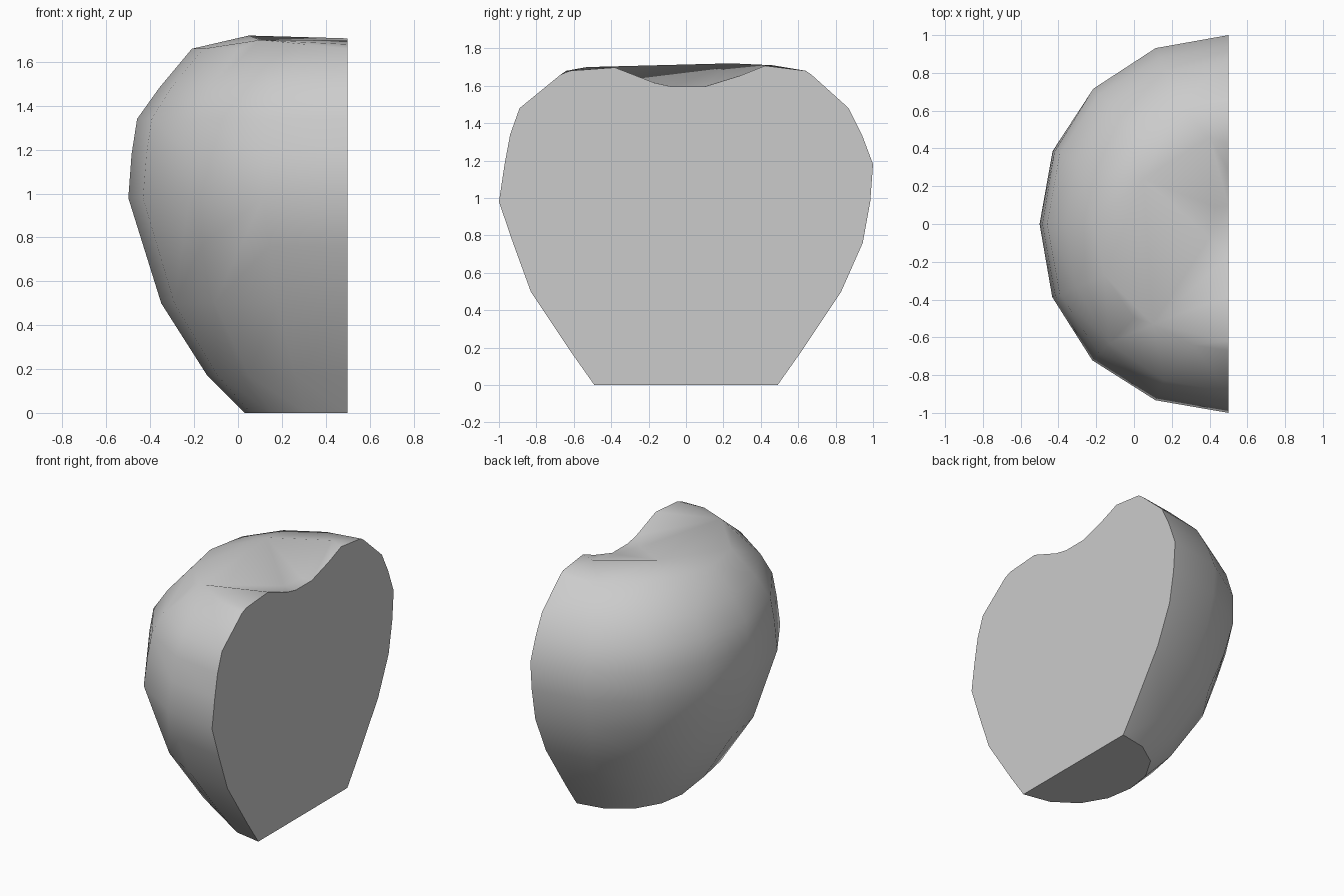
import bpy, bmesh
from math import sin, cos, pi

cube = bpy.data.objects.get("Cube")
if cube:
    bpy.data.objects.remove(cube, do_unlink=True)

CUT_X = 0.5      # flat sliced side
SEGMENTS = 8     # facets around the half turn

skin = bpy.data.materials.new("plain_grey")
skin.use_nodes = True
grey = (0.6, 0.6, 0.6, 1)
skin.diffuse_color = grey
skin.node_tree.nodes["Principled BSDF"].inputs["Base Color"].default_value = grey


def hull_object(name, points):
    """Closed convex solid around the points."""
    bm = bmesh.new()
    for p in points:
        bm.verts.new(p)
    bmesh.ops.convex_hull(bm, input=bm.verts)
    loose = [v for v in bm.verts if not v.link_faces]
    bmesh.ops.delete(bm, geom=loose, context='VERTS')
    bmesh.ops.dissolve_limit(bm, angle_limit=0.005, verts=bm.verts, edges=bm.edges)
    bmesh.ops.recalc_face_normals(bm, faces=bm.faces)
    mesh = bpy.data.meshes.new(name)
    bm.to_mesh(mesh)
    bm.free()
    mesh.materials.append(skin)
    obj = bpy.data.objects.new(name, mesh)
    bpy.context.collection.objects.link(obj)
    return obj


# Height, then radius toward the front, the side and the back
rings = [
    (0.00, 0.49, 0.47, 0.49),
    (0.17, 0.61, 0.64, 0.61),
    (0.50, 0.83, 0.85, 0.83),
    (0.76, 0.925, 0.93, 0.945),
    (0.98, 1.00, 1.00, 0.985),
    (1.18, 0.97, 0.985, 1.00),
    (1.34, 0.94, 0.96, 0.94),
    (1.48, 0.89, 0.86, 0.87),
    (1.66, 0.67, 0.71, 0.67),
]
body = []
for z, front, side, back in rings:
    for i in range(SEGMENTS + 1):
        a = pi * i / SEGMENTS
        end = front if i < SEGMENTS / 2 else back
        w = cos(a) ** 2
        r = (end * w + side * (1 - w)) * (1 + 0.02 * sin(2 * a) ** 2)
        body.append((CUT_X - r * sin(a), -r * cos(a), z))

# Uneven shoulder around the top
rim = [(0.10, -0.53, 1.70), (0.05, 0.24, 1.72), (0.40, 0.46, 1.71),
       (CUT_X, 0.40, 1.71), (CUT_X, -0.35, 1.70)]
shoulder = [(0.31, -0.64, 1.68), (CUT_X, -0.62, 1.68), (CUT_X, 0.64, 1.68)]
half_fruit = hull_object("half_fruit", body + rim + shoulder)

# Stem hollow carved into the top beside the slice
hollow_floor = [(0.40, -0.07, 1.595), (0.43, 0.09, 1.595),
                (0.60, -0.08, 1.595), (0.60, 0.11, 1.595)]
edge = [(0.60 if x == CUT_X else x, y, z) for x, y, z in rim]
lifted = [(x, y, 2.0) for x, y, z in edge]
hollow = hull_object("hollow_cutter", hollow_floor + edge + lifted)
hollow.hide_render = True

carve = half_fruit.modifiers.new("stem_hollow", 'BOOLEAN')
carve.operation = 'DIFFERENCE'
carve.solver = 'EXACT'
carve.object = hollow
bpy.ops.object.select_all(action='DESELECT')
half_fruit.select_set(True)
bpy.context.view_layer.objects.active = half_fruit
bpy.ops.object.modifier_apply(modifier=carve.name)
bpy.data.objects.remove(hollow, do_unlink=True)

# Soft skin with crisp slice, base and hollow edges
bpy.ops.object.shade_smooth_by_angle(angle=pi / 4.5)
